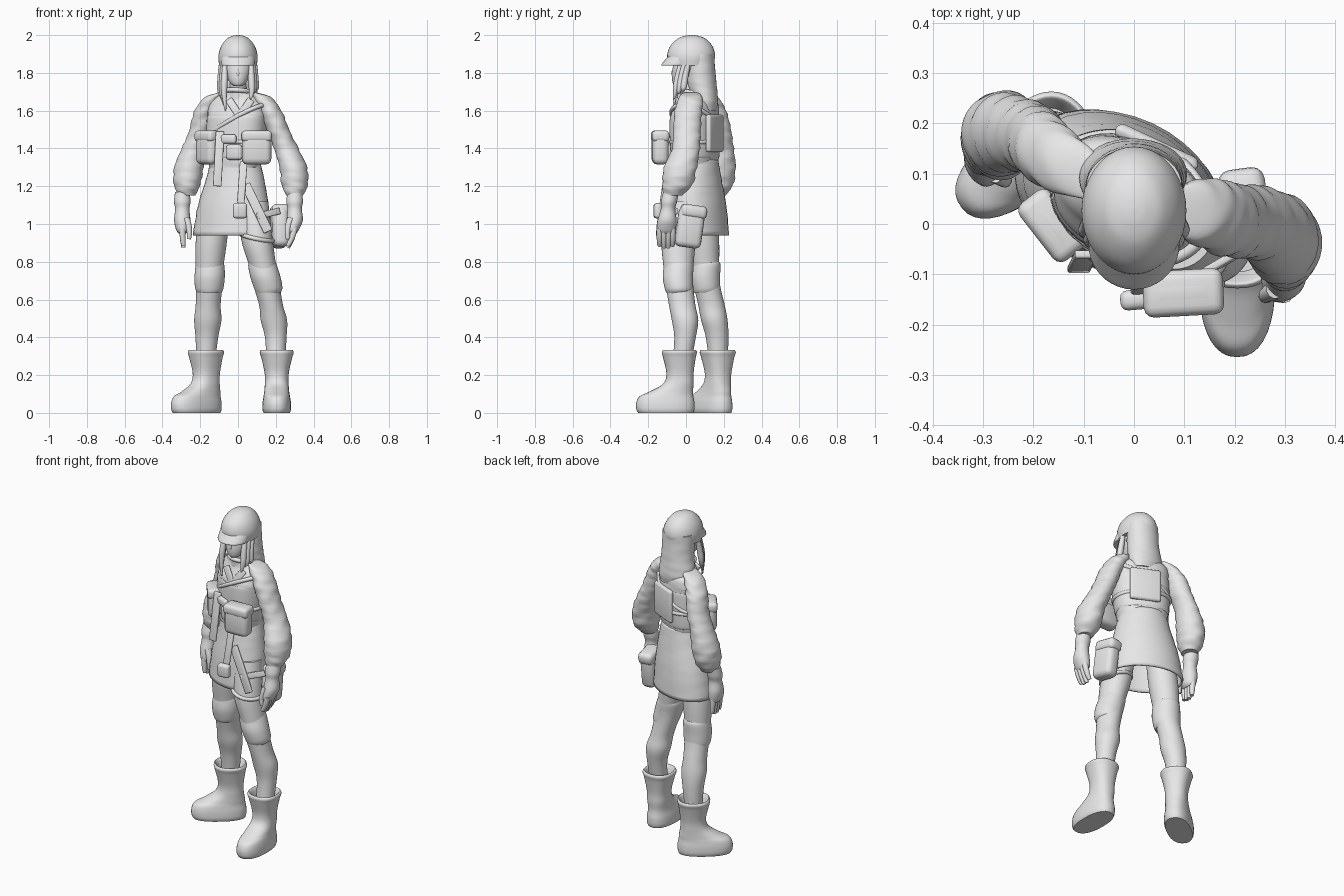
import bpy
import bmesh
from math import sin, cos, pi, radians, copysign
from mathutils import Vector, Matrix

cube = bpy.data.objects.get("Cube")
if cube:
    bpy.data.objects.remove(cube, do_unlink=True)

CM = 0.01          # tables below are written in hundredths of a unit
TWIST = -25        # the torso is turned towards its right
SIDES = 36

grey = bpy.data.materials.new("plain grey")
grey.use_nodes = True
grey.diffuse_color = (0.8, 0.8, 0.8, 1)
grey.node_tree.nodes["Principled BSDF"].inputs["Base Color"].default_value = grey.diffuse_color


def finish(name, bm, angle=50):
    """Turn a bmesh into a smooth shaded object."""
    bmesh.ops.recalc_face_normals(bm, faces=bm.faces)
    mesh = bpy.data.meshes.new(name)
    bm.to_mesh(mesh)
    bm.free()
    obj = bpy.data.objects.new(name, mesh)
    bpy.context.collection.objects.link(obj)
    mesh.materials.append(grey)
    bpy.ops.object.select_all(action="DESELECT")
    obj.select_set(True)
    bpy.context.view_layer.objects.active = obj
    bpy.ops.object.shade_smooth_by_angle(angle=radians(angle))
    return obj


def spline(a, b, c, d, t):
    """Catmull-Rom blend of four rings."""
    return [(2 * q + (r - p) * t + (2 * p - 5 * q + 4 * r - s) * t * t
             + (3 * q - p - 3 * r + s) * t ** 3) / 2 for p, q, r, s in zip(a, b, c, d)]


def loft(name, rings, yaw=0, origin=(0, 0), folds=0.0, steps=5, capped=True, power=1.0):
    """Skin horizontal ellipses (x, y, z, half width, half depth); low power is squarer."""
    smooth = []
    for i in range(len(rings) - 1):
        quad = [rings[max(0, min(len(rings) - 1, i + k))] for k in (-1, 0, 1, 2)]
        smooth += [spline(*quad, s / steps) for s in range(steps)]
    smooth.append(rings[-1])
    bm, loops, turn = bmesh.new(), [], Matrix.Rotation(radians(yaw), 3, "Z")
    for x, y, z, rx, ry in smooth:
        loop = []
        for k in range(SIDES):
            a = 2 * pi * k / SIDES
            swell = 1 + folds * sin(z * 1.1 + 2 * sin(a + z / 9)) * cos(2 * a + z / 5)
            c, s = (copysign(abs(v) ** power, v) for v in (cos(a), sin(a)))
            offset = Vector((rx * c * swell, ry * s * swell, 0))
            base = Vector((x, y, z))
            # feet turn around their ankle, other parts around each ring
            p = turn @ (base + offset) if origin != (0, 0) else base + turn @ offset
            loop.append(bm.verts.new((p + Vector((*origin, 0))) * CM))
        loops.append(loop)
    for low, high in zip(loops, loops[1:]):
        for k in range(SIDES):
            j = (k + 1) % SIDES
            bm.faces.new((low[k], low[j], high[j], high[k]))
    if capped:
        bm.faces.new(loops[0])
        bm.faces.new(loops[-1])
    return finish(name, bm)


def box(name, centre, size, yaw=0, tilt=0, soft=1.5, turn=None):
    """Rounded box for pouches, flaps and straps."""
    bm = bmesh.new()
    bmesh.ops.create_cube(bm, size=1)
    bmesh.ops.scale(bm, vec=Vector(size) * CM, verts=bm.verts)
    bmesh.ops.bevel(bm, geom=bm.edges[:], offset=soft * CM, segments=3,
                    profile=0.5, affect="EDGES", clamp_overlap=True)
    if turn is None:
        turn = Matrix.Rotation(radians(yaw), 3, "Z") @ Matrix.Rotation(radians(tilt), 3, "X")
    bm.transform(Matrix.Translation(Vector(centre) * CM) @ turn.to_4x4())
    return finish(name, bm)


def strap(name, start, end, width, thick=1.6):
    """Flat strap between two points, facing the front."""
    a, b = Vector(start), Vector(end)
    up = (b - a).normalized()
    side = Vector((0, 1, 0)).cross(up).normalized()
    turn = Matrix((side, up.cross(side), up)).transposed()
    return box(name, (a + b) / 2, (width, thick, (b - a).length), soft=0.5, turn=turn)


def tube(name, points, radii, closed=False):
    """Round strand through points, tapered by radii."""
    curve = bpy.data.curves.new(name, "CURVE")
    curve.dimensions = "3D"
    curve.bevel_depth = CM
    curve.bevel_resolution = 3
    curve.use_fill_caps = True
    path = curve.splines.new("NURBS")
    path.points.add(len(points) - 1)
    path.use_cyclic_u = closed
    path.use_endpoint_u = not closed
    path.order_u = 3
    for point, co, r in zip(path.points, points, radii):
        point.co = (*(Vector(co) * CM), 1)
        point.radius = r
    curve.materials.append(grey)
    obj = bpy.data.objects.new(name, curve)
    bpy.context.collection.objects.link(obj)


def band(name, centre, rx, ry, drop, phase=0, thick=1.2):
    """Closed cord round the body, dipping on one side."""
    turn, pts = Matrix.Rotation(radians(TWIST), 3, "Z"), []
    for k in range(SIDES):
        a = 2 * pi * k / SIDES
        pts.append(Vector(centre) + turn @ Vector((rx * cos(a), ry * sin(a), -drop * cos(a - phase))))
    tube(name, pts, [thick] * SIDES, closed=True)


# Head, cap and hair
loft("head", [(0, -4, 173, 2, 2), (0, -3, 174.5, 4, 4), (0, -1, 178, 6, 6.5),
              (0, 1, 183, 7.5, 8), (0, 2, 189, 7, 8)])
tube("nose", [(0, -6, 183), (0, -8, 179), (0, -6, 178)], [.5, 1, .6])
loft("cap", [(0, 2.5, 184, 10, 11.5), (0, 2.7, 189, 10.4, 12.7), (0, 2.8, 194, 9, 11.3),
             (0, 3, 198, 6, 7.5), (0, 3, 199.6, 2.8, 3.5), (0, 3, 200, .4, .4)])
loft("cap_visor", [(0, -4.5, 183.8, 8.6, 8.4), (0, -4.3, 184.6, 9, 8.6),
                   (0, -3, 187, 9, 8), (0, -1, 189.5, 9, 8)])
loft("back_hair", [(0, 7.5, 190, 9.5, 7.5), (0, 7.5, 184, 9.6, 7.8), (0, 8, 176, 9.8, 8),
                   (-.3, 9, 170, 10.5, 7.6), (0, 10, 165, 10.5, 7), (1, 11, 160, 8, 5)], folds=.01)
for side, length in ((-1, 160), (1, 166)):
    for k in range(3):
        x = side * (7 + k)
        tube("front_hair", [(x, -3 + 2 * k, 184), (x, -4.5 + 2 * k, 178),
                            (x * 1.08, -5.5 + 2 * k, 170), (x * .95, -6.5 + 2 * k, length + 3 * k)],
             [1.3, 1.8, 1.7, .4])
loft("neck", [(0, 2, 177, 4.5, 5), (0, 2, 171, 4.5, 5), (0, 3, 163, 6, 6)])

# Jacket body, collar and vest
loft("jacket", [(-1.5, 5, 130, 13.5, 10.5), (-1.5, 5, 134, 14.5, 11), (-1.3, 5, 141, 15, 11.3),
                (-.7, 4.6, 150, 16, 11.8), (-.5, 4.8, 158, 16, 11.3), (-.5, 6, 163.5, 15, 9.5),
                (-.5, 5.5, 167.5, 11, 7.5), (0, 4, 171, 6.5, 6.5)], TWIST, folds=.015, power=.87)
loft("vest", [(-1.5, 5, 135, 14, 10.5), (-1.5, 5, 136, 15.2, 11.5), (-1, 4.7, 146, 16.1, 12),
              (-.6, 4.7, 156, 16.2, 11.9), (-.6, 4.8, 157, 15.6, 11)], TWIST, power=.87)
band("collar", (0, 3, 170), 6.5, 6.5, 1, pi / 2, 1.3)
band("cross_strap", (-.8, 5, 154), 16.3, 11.7, 9, pi)
band("belt", (-1.3, 5, 144), 16, 11.9, 1)
for x in (-5, 7):
    strap("lapel", (x, -4.5, 166), (1, -7, 157), 4)
box("back_panel", (4.5, 15.2, 148), (18, 3, 20), TWIST)

# Skirt of the coat, an open shell
skirt = loft("skirt", [(-1.5, 6, 134, 13.5, 10.5), (-1.5, 6, 124, 16, 12), (-2.5, 6, 110, 19.5, 14.3),
                       (-3, 6, 94, 22, 15.5)], TWIST, folds=.012, capped=False)
shell = skirt.modifiers.new("thickness", "SOLIDIFY")
shell.thickness = 1.2 * CM

# Sleeves, forearms and hands
loft("left_sleeve", [(8, 3, 169.5, 2, 4), (12, 2.5, 167.5, 5, 6), (15, 2, 163.5, 5.7, 7),
                     (18, 1, 158, 6, 7.3), (21.5, .5, 149, 6, 7.3), (25.5, 0, 140, 6.5, 7.3),
                     (29.3, -3, 130, 7.3, 8.7), (30, -4.5, 121, 7, 8), (30, -7, 115, 4.5, 5)], folds=.055)
loft("right_sleeve", [(-8, 9, 169.5, 2, 4), (-12, 11, 167.5, 5, 5.5), (-15.5, 13, 163.5, 5.3, 6.5),
                      (-18, 15, 158, 5.8, 7), (-20, 17, 149, 6, 7), (-23.5, 18, 140, 6.3, 7.3),
                      (-26, 18, 130, 7.8, 8.3), (-27, 17, 121, 7, 8), (-27, 16, 115, 4.5, 5)], folds=.055)
for side, x, y, lean in (("left", 30, -9, -1.2), ("right", -29.5, 14, .2)):
    loft(side + "_glove", [(x, y + 1, 117, 3.8, 4), (x, y, 112, 4.4, 4.3), (x, y - .5, 108, 3.8, 3.8),
                           (x, y - 1, 102, 4.3, 5), (x + lean, y - 1.5, 97, 3.5, 5),
                           (x + lean, y - 1.5, 95, 2, 4)])
    for k in range(4):
        fy = y - 5 + 2.3 * k
        tube(side + "_finger", [(x, fy, 98), (x + lean, fy, 92), (x + 3 * lean, fy, 87 + abs(k - 1.5))],
             [1.7, 1.7, 1.1])
    inward = -1 if x > 0 else 1
    tube(side + "_thumb", [(x + 2 * inward, y - 4, 103), (x + 4.5 * inward, y - 5.5, 97),
                           (x + 3.5 * inward, y - 5.5, 92)], [1.9, 1.7, 1.1])

# Legs, knee pads and boots
loft("left_leg", [(8, -1, 112, 8, 8), (10, -3.8, 92, 8.3, 9), (13, -4, 78, 7.2, 8), (15, -3.5, 68, 7, 7.3),
                  (17.5, -2, 57, 6.3, 7), (19, -.5, 49, 7, 7), (20, -.5, 40, 5.7, 5.7), (20, -2, 28, 5, 5)])
loft("right_leg", [(-12, 8, 112, 8, 8), (-14, 9, 92, 8.3, 8.5), (-15, 10, 78, 7.4, 7.6), (-15.2, 11, 68, 7, 7),
                   (-15.8, 13.5, 57, 6.6, 7), (-16, 15, 49, 7.2, 7), (-16.5, 16.5, 40, 6, 6), (-17, 17, 28, 5, 5)])
for side, x, y in (("left", 14.5, -3.8), ("right", -15, 10.5)):
    drift = 1.5 if x > 0 else -.2
    loft(side + "_knee_pad", [(x - drift, y, 80, 6.8, 7.2), (x - drift, y, 78, 7.6, 7.8), (x, y - .5, 72, 8, 8),
                              (x + drift, y, 66, 7.5, 7.5), (x + drift, y, 63.5, 6.3, 6.6)])
for side, x, y, yaw, heel in (("left", 20.5, -3.5, 0, 0), ("right", -17, 16.8, -52, 1)):
    loft(side + "_boot", [(0, 0, 29, 6, 6), (0, 0, 32, 7, 7.5), (0, 0, 33.3, 8.2, 8.5), (0, 0, 32, 9, 9.3),
                          (0, 0, 29, 8.1, 8.6), (0, .3, 21, 6.4, 7.2), (0, -.5, 15.5, 6.3, 8),
                          (0, heel - 4.3, 11.3, 6.6, 11.5), (0, heel - 6.8, 8.8, 7, 14.2),
                          (0, heel - 7.4, 5.5, 7.5, 15.4), (0, heel - 7.4, 2, 7.6, 15.4),
                          (0, heel - 7.2, 0, 7, 14.6)], yaw, (x, y), power=.86)

# Chest pouches with flaps, buckle and hip holster
box("left_pouch", (9.8, -13.7, 140.5), (15.5, 8.5, 18), 3, soft=3)
box("left_pouch_flap", (9.8, -13.7, 146.5), (16, 9.2, 6), 3, soft=2)
box("right_pouch", (-16.3, -.3, 140.5), (14, 7, 18), -52, soft=3)
box("right_pouch_flap", (-16.3, -.3, 146.5), (14.5, 7.8, 6), -52, soft=2)
box("buckle", (-5, -7.5, 145), (9, 3, 5), TWIST)
box("front_plate", (-2, -8, 138), (9, 3, 8), TWIST)
box("holster", (22, 2, 98), (8.5, 14, 21), 8, -8, soft=3)
box("holster_flap", (22, 4, 106.5), (9.3, 14, 7), 8, -8, soft=2.5)

# Hanging straps and hip sash
strap("right_hanging_strap", (-9.5, -6, 149), (-11, -9, 120), 4.5)
strap("front_strap", (3, -10, 133), (1, -14, 105), 4)
box("front_strap_end", (1, -15, 107), (7.5, 4, 8), 5)
strap("sash", (4, -10, 121), (16, -12, 96), 5)
strap("holster_strap", (10, -12, 104), (22, -5, 107), 3.5)
band("thigh_strap", (10, -3.8, 93), 8.4, 9, 2)
